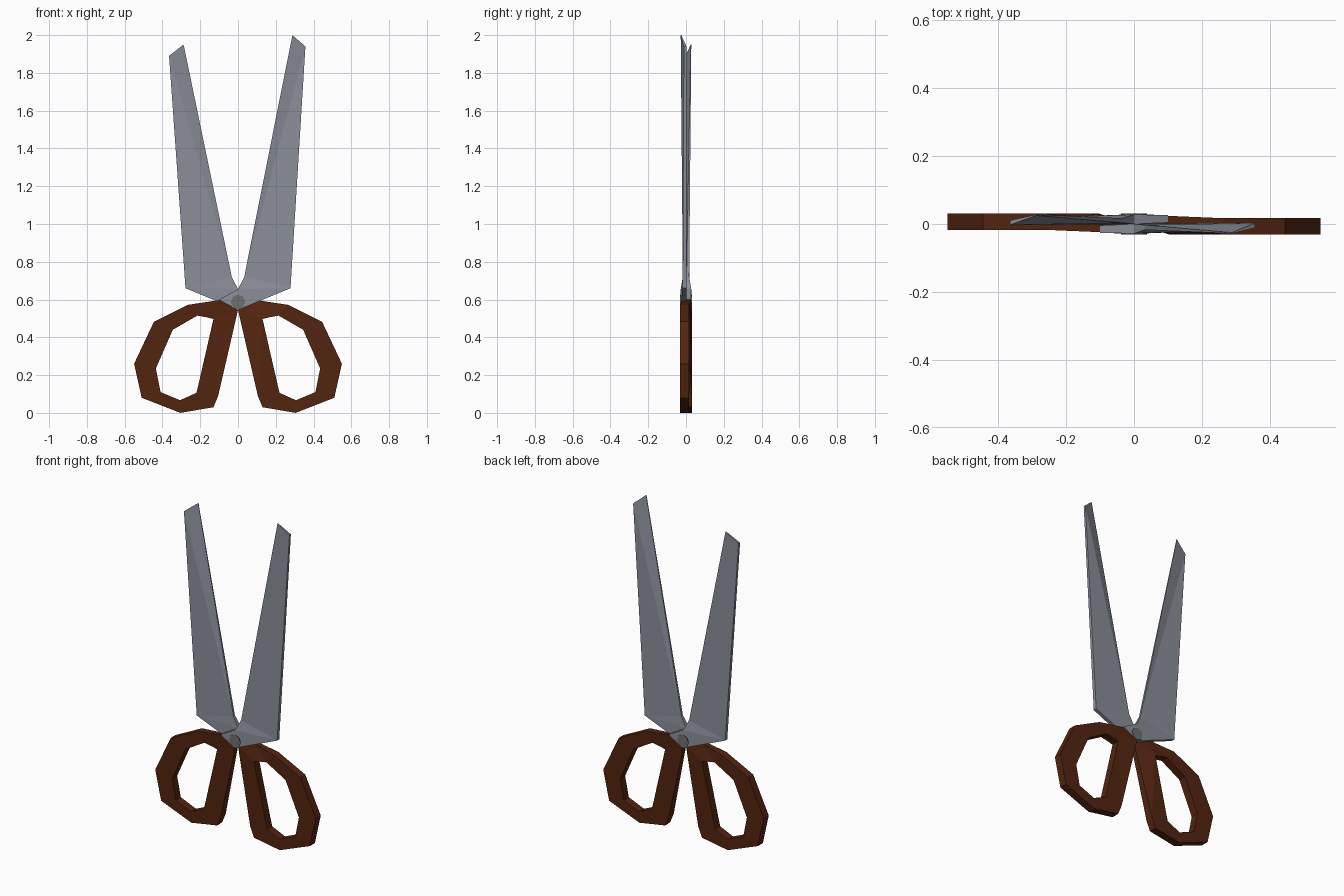
import bpy, bmesh, math
from mathutils import Matrix

if "Cube" in bpy.data.objects:
    bpy.data.objects.remove(bpy.data.objects["Cube"])


def material(name, rgb):
    m = bpy.data.materials.new(name)
    m.diffuse_color = (*rgb, 1)
    m.use_nodes = True
    m.node_tree.nodes["Principled BSDF"].inputs["Base Color"].default_value = m.diffuse_color
    return m


steel = material("blade steel", (0.26, 0.275, 0.325))
brown = material("handle brown", (0.088, 0.018, 0.005))
dark = material("rivet grey", (0.15, 0.165, 0.16))


def finish(name, bm, mat, turn):
    # turn: half turn about z gives the other half of the scissors
    if turn:
        bm.transform(Matrix.Rotation(math.pi, 4, 'Z'))
    bmesh.ops.triangulate(bm, faces=[f for f in bm.faces if len(f.verts) > 3])
    bmesh.ops.recalc_face_normals(bm, faces=bm.faces[:])
    me = bpy.data.meshes.new(name)
    bm.to_mesh(me)
    bm.free()
    me.materials.append(mat)
    ob = bpy.data.objects.new(name, me)
    bpy.context.collection.objects.link(ob)


def blade(name, tip_in, tip_out, turn):
    # outline points: x, z, front y, back y
    pts = [(*tip_in, -0.028, -0.025), (*tip_out, -0.011, 0.003),
           (0.278, 0.66, -0.018, 0.003), (0.0, 0.545, -0.029, 0.0),
           (-0.10, 0.60, -0.026, -0.004), (0.0, 0.655, -0.028, 0.0),
           (0.033, 0.72, -0.017, -0.003)]
    bm = bmesh.new()
    front = [bm.verts.new((x, f, z)) for x, z, f, b in pts]
    back = [bm.verts.new((x, b, z)) for x, z, f, b in pts]
    for ring in (front, back):
        bm.faces.new([ring[i] for i in (0, 1, 2, 6)])
        bm.faces.new([ring[i] for i in (6, 2, 3, 5)])
        bm.faces.new([ring[i] for i in (5, 3, 4)])
    n = len(pts)
    for i in range(n):
        j = (i + 1) % n
        bm.faces.new((front[i], front[j], back[j], back[i]))
    finish(name, bm, steel, turn)


OUTER = [(-0.10, 0.597), (-0.265, 0.572), (-0.445, 0.483), (-0.55, 0.26), (-0.51, 0.08),
         (-0.305, 0.0), (-0.13, 0.03), (-0.105, 0.09), (0.0, 0.545)]
INNER = [(-0.165, 0.506), (-0.215, 0.515), (-0.345, 0.44), (-0.435, 0.235), (-0.41, 0.11),
         (-0.307, 0.067), (-0.22, 0.106), (-0.206, 0.165), (-0.13, 0.497)]


def handle(name, turn):
    bm = bmesh.new()

    def ring(points, ends, y):
        # the two points at the pivot lean over to meet the blade
        return [bm.verts.new((x, ends.get(i, y), z)) for i, (x, z) in enumerate(points)]

    fo = ring(OUTER, {0: -0.024, 8: -0.026}, -0.017)
    bo = ring(OUTER, {0: 0.005, 8: 0.0}, 0.031)
    fi = ring(INNER, {}, -0.017)
    bi = ring(INNER, {}, 0.031)
    n = len(OUTER)
    for i in range(n):
        j = (i + 1) % n
        for a, b in ((fo, fi), (fi, bi), (bi, bo), (bo, fo)):
            bm.faces.new((a[i], a[j], b[j], b[i]))
    finish(name, bm, brown, turn)


# front half: right blade and left handle
blade("front_blade", (0.288, 2.0), (0.357, 1.94), False)
handle("left_handle", False)
# back half: left blade and right handle
blade("back_blade", (0.288, 1.95), (0.365, 1.89), True)
handle("right_handle", True)

# rivet at the pivot
bm = bmesh.new()
bmesh.ops.create_cone(bm, cap_ends=True, segments=8, radius1=0.038, radius2=0.038, depth=0.062,
                      matrix=Matrix.Translation((0, 0, 0.588)) @ Matrix.Rotation(math.pi / 2, 4, 'X'))
finish("pivot_rivet", bm, dark, False)
